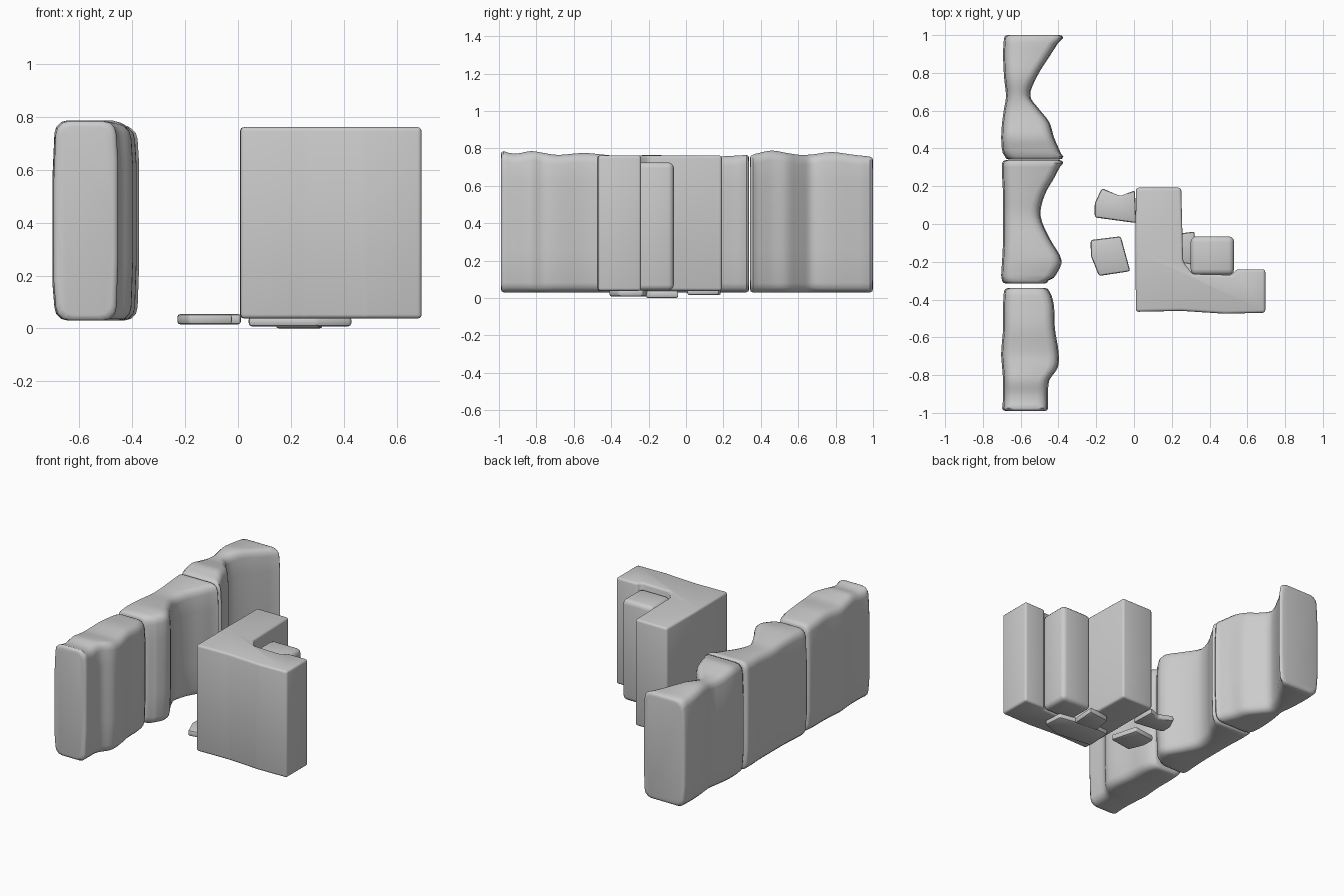
import bpy, bmesh, math

if "Cube" in bpy.data.objects:
    bpy.data.objects.remove(bpy.data.objects["Cube"])


def finish(name, bm, angle):
    bmesh.ops.recalc_face_normals(bm, faces=bm.faces)
    mesh = bpy.data.meshes.new(name)
    bm.to_mesh(mesh)
    bm.free()
    ob = bpy.data.objects.new(name, mesh)
    bpy.context.collection.objects.link(ob)
    bpy.ops.object.select_all(action='DESELECT')
    ob.select_set(True)
    bpy.context.view_layer.objects.active = ob
    bpy.ops.object.shade_smooth_by_angle(angle=math.radians(angle))
    return ob


def block(name, outline, z0, z1, bevel, segments=3):
    """Outline in plan, raised from z0 to z1, with rounded edges."""
    bm = bmesh.new()
    base = bm.faces.new([bm.verts.new((x, y, z0)) for x, y in outline])
    top = bmesh.ops.extrude_face_region(bm, geom=[base])
    for v in top['geom']:
        if isinstance(v, bmesh.types.BMVert):
            v.co.z = z1
    bmesh.ops.recalc_face_normals(bm, faces=bm.faces)
    bmesh.ops.bevel(bm, geom=bm.edges[:], offset=bevel, segments=segments,
                    profile=0.5, affect='EDGES', clamp_overlap=True)
    return finish(name, bm, 40)


def smooth_rows(rows, steps=4):
    """Catmull-Rom interpolation through the station rows."""
    out = []
    for i in range(len(rows) - 1):
        p0, p1 = rows[max(i - 1, 0)], rows[i]
        p2, p3 = rows[i + 1], rows[min(i + 2, len(rows) - 1)]
        for s in range(steps):
            t = s / steps
            out.append(tuple(
                0.5 * (2 * b + (c - a) * t + (2 * a - 5 * b + 4 * c - d) * t * t
                       + (3 * b - a - 3 * c + d) * t ** 3)
                for a, b, c, d in zip(p0, p1, p2, p3)))
    return out + [rows[-1]]


def wall_ring(y, xl, xr, zt, inset=0.0):
    """Rounded upright cross-section, slightly bulged at mid height."""
    z0, z1 = 0.03 + inset, zt - inset
    l, r = xl + inset, xr - inset
    pts = []
    for cx, cz, sx, sz, a0 in ((r, z0, -1, 1, 270), (r, z1, -1, -1, 0),
                               (l, z1, 1, -1, 90), (l, z0, 1, 1, 180)):
        rad = 0.05
        for k in range(4):
            a = math.radians(a0 + 30 * k)
            pts.append((cx + sx * rad + rad * math.cos(a), y,
                        cz + sz * rad + rad * math.sin(a)))
        if a0 in (270, 90):
            for f in (0.3, 0.55, 0.8):
                if a0 == 90:
                    f = 1 - f
                side = r + 0.006 if a0 == 270 else l - 0.008
                pts.append((side, y, z0 + f * (z1 - z0)))
    return pts


def wall(name, rows):
    rows = smooth_rows(rows)
    first, last = rows[0], rows[-1]
    rings = [wall_ring(*first, inset=0.02)]
    rings.append(wall_ring(first[0] + 0.004, *first[1:], inset=0.006))
    rings.append(wall_ring(first[0] + 0.015, *first[1:]))
    rings += [wall_ring(*r) for r in rows
              if first[0] + 0.02 < r[0] < last[0] - 0.02]
    rings.append(wall_ring(last[0] - 0.015, *last[1:]))
    rings.append(wall_ring(last[0] - 0.004, *last[1:], inset=0.006))
    rings.append(wall_ring(*last, inset=0.02))
    bm = bmesh.new()
    loops = [[bm.verts.new(p) for p in ring] for ring in rings]
    n = len(loops[0])
    for a, b in zip(loops, loops[1:]):
        for i in range(n):
            j = (i + 1) % n
            bm.faces.new((a[i], a[j], b[j], b[i]))
    bm.faces.new(loops[0])
    bm.faces.new(loops[-1])
    return finish(name, bm, 50)


# long rocky wall in three sections: stations of (y, left x, right x, top z)
wall("wall_front", [
    (-0.99, -0.69, -0.46, 0.785), (-0.91, -0.685, -0.46, 0.772),
    (-0.83, -0.685, -0.455, 0.785), (-0.76, -0.69, -0.41, 0.775),
    (-0.68, -0.695, -0.405, 0.765), (-0.55, -0.685, -0.425, 0.775),
    (-0.43, -0.685, -0.43, 0.765), (-0.34, -0.68, -0.455, 0.755)])
wall("wall_middle", [
    (-0.315, -0.69, -0.46, 0.755), (-0.27, -0.695, -0.42, 0.76),
    (-0.19, -0.69, -0.39, 0.765), (-0.08, -0.685, -0.45, 0.76),
    (0.04, -0.685, -0.50, 0.75), (0.15, -0.685, -0.48, 0.755),
    (0.25, -0.69, -0.425, 0.76), (0.338, -0.69, -0.38, 0.765)])
wall("wall_back", [
    (0.342, -0.675, -0.38, 0.765), (0.39, -0.69, -0.40, 0.775),
    (0.46, -0.695, -0.43, 0.788), (0.54, -0.69, -0.455, 0.775),
    (0.61, -0.68, -0.51, 0.765), (0.68, -0.67, -0.555, 0.768),
    (0.78, -0.68, -0.52, 0.78), (0.9, -0.685, -0.445, 0.765),
    (1.0, -0.68, -0.38, 0.755)])

# L-shaped corner rock with a pillar in its inner corner
block("corner_rock", [
    (0.01, 0.192), (0.008, -0.15), (0.01, -0.465), (0.25, -0.46),
    (0.48, -0.475), (0.695, -0.47), (0.695, -0.24), (0.54, -0.24),
    (0.52, -0.27), (0.31, -0.265), (0.26, -0.2), (0.25, 0.192)],
    0.038, 0.762, 0.015)
block("pillar_rock", [(0.30, -0.27), (0.53, -0.27), (0.53, -0.065), (0.30, -0.065)],
      0.04, 0.725, 0.03)

# flat paving stones on and under the floor line
STONES = {
    "paving_back": ([(-0.208, 0.035), (0.012, 0.005), (0.005, 0.178),
                     (-0.075, 0.148), (-0.17, 0.19), (-0.208, 0.11)], 0.015, 0.055),
    "paving_left": ([(-0.23, -0.085), (-0.07, -0.065), (-0.02, -0.25),
                     (-0.185, -0.275), (-0.228, -0.17)], 0.015, 0.055),
    "paving_under": ([(0.04, -0.38), (0.30, -0.41), (0.43, -0.36),
                      (0.42, -0.23), (0.20, -0.19), (0.05, -0.20)], 0.008, 0.045),
    "paving_corner": ([(0.14, -0.20), (0.31, -0.215), (0.322, -0.04),
                       (0.17, -0.06)], 0.0, 0.04),
}
for stone, (outline, low, high) in STONES.items():
    block(stone, outline, low, high, 0.012, 2)
